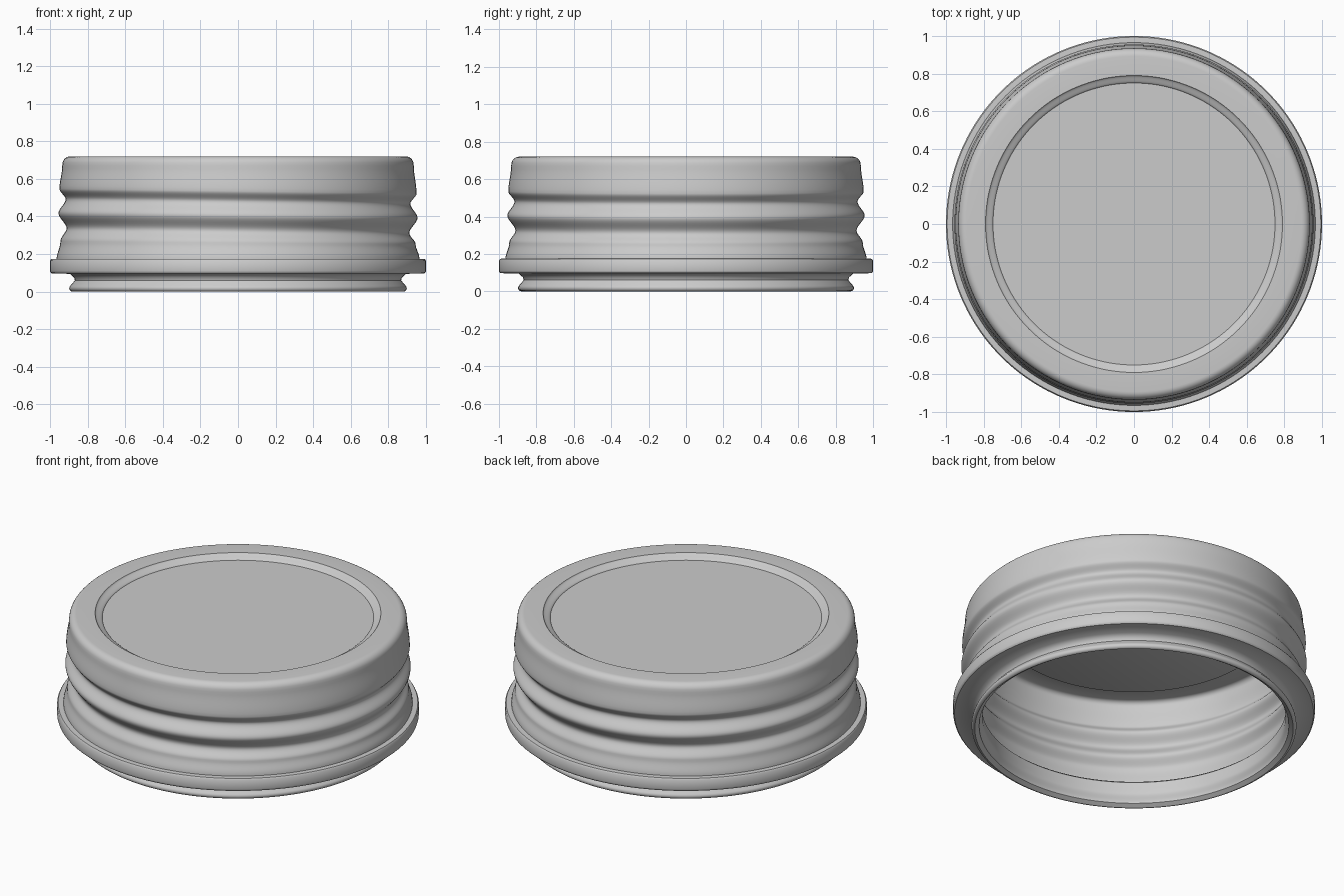
import bpy
import bmesh
import math

cube = bpy.data.objects.get("Cube")
if cube:
    bpy.data.objects.remove(cube, do_unlink=True)

SEGMENTS = 144
WALL = 0.03

metal = bpy.data.materials.new("pale grey metal")
metal.use_nodes = True
GREY = (0.6, 0.6, 0.6, 1)
metal.diffuse_color = GREY
metal.node_tree.nodes["Principled BSDF"].inputs["Base Color"].default_value = GREY


def ease(keys, steps=8):
    """Blend radius smoothly between (radius, height) keys."""
    points = [keys[0]]
    for (r0, z0), (r1, z1) in zip(keys, keys[1:]):
        for i in range(1, steps + 1):
            t = i / steps
            s = t * t * (3 - 2 * t)
            points.append((r0 + (r1 - r0) * s, z0 + (z1 - z0) * t))
    return points


def arc(r, z, radius, start, end, steps=6):
    """Rounded corner in the profile plane, angles in degrees."""
    points = []
    for i in range(steps + 1):
        a = math.radians(start + (end - start) * i / steps)
        points.append((r + radius * math.cos(a), z + radius * math.sin(a)))
    return points


def thread_slope(x, z):
    """Slight slant of the screw ridges, fading out above and below them."""
    up = min(max((z - 0.2) / 0.1, 0), 1)
    down = min(max((0.66 - z) / 0.12, 0), 1)
    return -0.013 * x * min(up, down)


def lathe(name, profile):
    """Turn a closed profile that starts and ends its two skins on the axis."""
    bm = bmesh.new()
    rings = []
    for r, z in profile:
        if r < 1e-4:
            rings.append([bm.verts.new((0, 0, z))])
            continue
        ring = []
        for i in range(SEGMENTS):
            a = math.tau * i / SEGMENTS
            x, y = r * math.cos(a), r * math.sin(a)
            ring.append(bm.verts.new((x, y, z + thread_slope(x, z))))
        rings.append(ring)
    for low, high in zip(rings, rings[1:] + rings[:1]):
        if len(low) == len(high) == 1:
            continue
        for i in range(SEGMENTS):
            j = (i + 1) % SEGMENTS
            corners = [low[i % len(low)], low[j % len(low)],
                       high[j % len(high)], high[i % len(high)]]
            bm.faces.new(list(dict.fromkeys(corners)))
    bmesh.ops.recalc_face_normals(bm, faces=bm.faces)
    mesh = bpy.data.meshes.new(name)
    bm.to_mesh(mesh)
    bm.free()
    mesh.materials.append(metal)
    obj = bpy.data.objects.new(name, mesh)
    bpy.context.collection.objects.link(obj)
    bpy.ops.object.select_all(action="DESELECT")
    obj.select_set(True)
    bpy.context.view_layer.objects.active = obj
    bpy.ops.object.shade_smooth_by_angle(angle=math.radians(40))


# Threaded side wall, from the foot up to the shoulder
side = [(0.965, 0.175), (0.945, 0.26), (0.912, 0.325), (0.955, 0.405),
        (0.917, 0.48), (0.95, 0.535), (0.935, 0.67)]

# Rolled lip, neck and flange
neck = arc(0.88, 0.018, 0.018, -90, 45) + [(0.868, 0.06), (0.872, 0.075), (0.895, 0.095)]
flange = [(0.992, 0.097), (0.998, 0.103), (1.0, 0.11), (1.0, 0.165), (0.994, 0.174)]

# Rounded top edge and recessed panel
top = arc(0.892, 0.678, 0.042, 12, 90) + ease([(0.79, 0.72), (0.75, 0.692)]) + [(0, 0.692)]

# Inside of the shell, from the panel down to the lip
ceiling = [(0, 0.668), (0.755, 0.668), (0.785, 0.69)] + arc(0.875, 0.66, 0.03, 90, 0)
inner_side = [(r - WALL, z) for r, z in reversed(ease(side)) if z < 0.65]
inner_neck = [(0.92, 0.16), (0.855, 0.152)] + ease([(0.842, 0.14), (0.838, 0.07), (0.856, 0.016)])

lathe("jar_lid", neck + flange + ease(side) + top + ceiling + inner_side + inner_neck)
